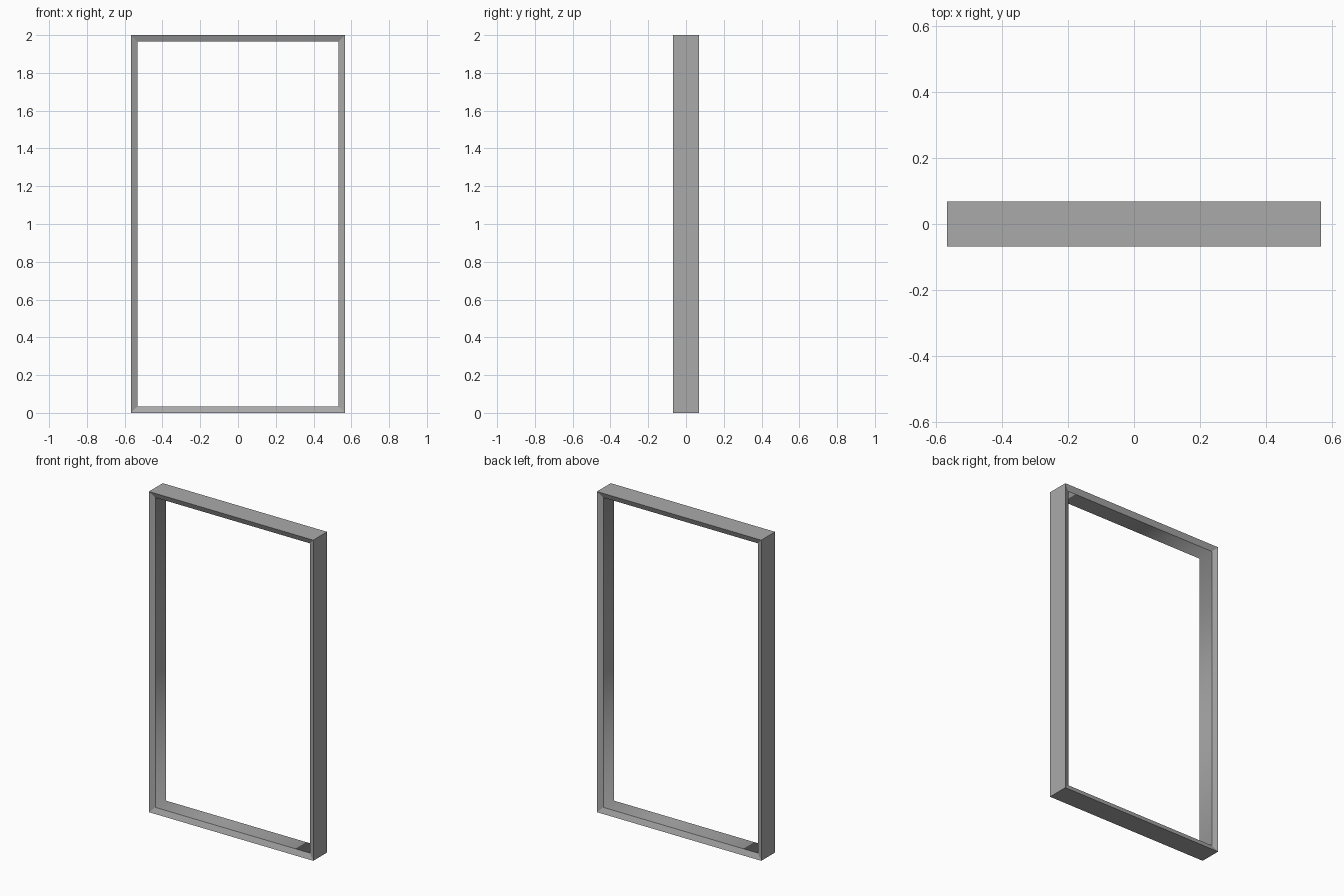
import bpy, bmesh

if "Cube" in bpy.data.objects:
    bpy.data.objects.remove(bpy.data.objects["Cube"])

W, H = 0.567, 1.0          # half width, half height
T = 0.034                  # bar thickness
YO, YI = 0.068, 0.054      # half depth at outer and inner edge

# Bar cross-section: (inset from outer edge, y), bevelled towards the opening
profile = [(0, -YO), (T, -YI), (T, YI), (0, YO)]
corners = [(-1, -1), (1, -1), (1, 1), (-1, 1)]

# Sweep the profile around four mitred corners
bm = bmesh.new()
rings = [[bm.verts.new((sx * (W - d), y, H + sz * (H - d))) for d, y in profile]
         for sx, sz in corners]
for i in range(4):
    a, b = rings[i], rings[(i + 1) % 4]
    for j in range(4):
        k = (j + 1) % 4
        f = bm.faces.new((a[j], b[j], b[k], a[k]))
        f.smooth = j == 1  # soft shading around the opening
bmesh.ops.recalc_face_normals(bm, faces=bm.faces)
# Keep the rims of the opening crisp
for e in bm.edges:
    if any(f.smooth for f in e.link_faces) and not all(f.smooth for f in e.link_faces):
        e.smooth = False

mesh = bpy.data.meshes.new("door_frame")
bm.to_mesh(mesh)
bm.free()

# Dark grey finish
grey = bpy.data.materials.new("dark_grey")
grey.diffuse_color = (0.4, 0.4, 0.4, 1)
grey.use_nodes = True
grey.node_tree.nodes["Principled BSDF"].inputs["Base Color"].default_value = grey.diffuse_color
mesh.materials.append(grey)

frame = bpy.data.objects.new("door_frame", mesh)
bpy.context.collection.objects.link(frame)
